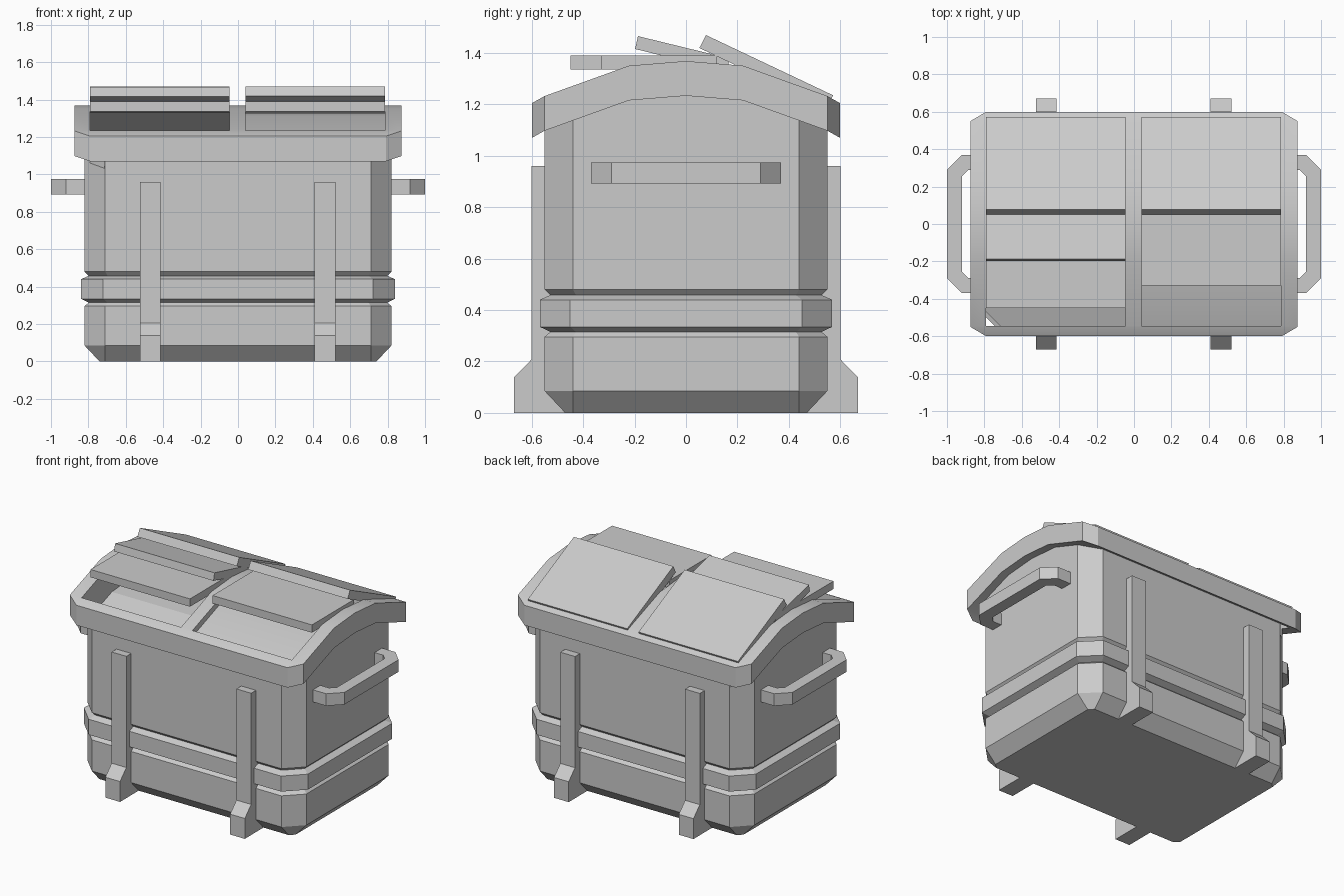
import bpy, bmesh
from mathutils import Vector

if "Cube" in bpy.data.objects:
    bpy.data.objects.remove(bpy.data.objects["Cube"])

# Lid arch in side view (y, z), front half mirrored to the back
HALF = [(-0.6, 1.205), (-0.55, 1.233), (-0.222, 1.351), (0, 1.369)]
ARCH = HALF + [(-y, z) for y, z in HALF[-2::-1]]


def finish(name, bm):
    bmesh.ops.recalc_face_normals(bm, faces=bm.faces)
    me = bpy.data.meshes.new(name)
    bm.to_mesh(me)
    bm.free()
    ob = bpy.data.objects.new(name, me)
    bpy.context.collection.objects.link(ob)
    return ob


def prism(name, pts, axis, a, b):
    """Extrude a 2D outline along x (outline is y, z) or z (outline is x, y)."""
    def place(p, t):
        return (t, p[0], p[1]) if axis == 'x' else (p[0], p[1], t)
    bm = bmesh.new()
    face = bm.faces.new([bm.verts.new(place(p, a)) for p in pts])
    ext = bmesh.ops.extrude_face_region(bm, geom=[face])
    verts = [v for v in ext['geom'] if isinstance(v, bmesh.types.BMVert)]
    move = Vector(place((0, 0), b - a))
    bmesh.ops.translate(bm, verts=verts, vec=move)
    return finish(name, bm)


def octagon(x, y, cx, cy):
    q = [(x, y - cy), (x - cx, y)]
    return (q + [(-a, b) for a, b in q[::-1]] + [(-a, -b) for a, b in q]
            + [(a, -b) for a, b in q[::-1]])


def boolean(ob, cutter, op):
    mod = ob.modifiers.new("cut", 'BOOLEAN')
    mod.operation, mod.solver, mod.object = op, 'EXACT', cutter
    bpy.context.view_layer.objects.active = ob
    bpy.ops.object.modifier_apply(modifier=mod.name)


def arch_solid(name, x0, x1, top, bottom, reach=0.6):
    """Solid between the arch raised by top and the arch lowered by bottom."""
    pts = [(max(-reach, min(reach, y)), z) for y, z in ARCH if abs(y) <= reach + 0.01]
    return prism(name, [(y, z + top) for y, z in pts]
                 + [(y, z - bottom) for y, z in pts[::-1]], 'x', x0, x1)


# Bin body: stacked eight-sided rings (z, outward offset, corner cut)
rings = [(0, -0.08, 0.03), (0.085, 0, 0.11), (0.296, 0, 0.11), (0.315, -0.022, 0.1),
         (0.335, 0.019, 0.118), (0.44, 0.019, 0.118), (0.458, -0.022, 0.1),
         (0.48, 0, 0.11), (1.4, 0, 0.11)]
bm = bmesh.new()
loops = []
for z, o, c in rings:
    loops.append([bm.verts.new((x, y, z)) for x, y in octagon(0.82 + o, 0.55 + o, c, c)])
for lo, hi in zip(loops, loops[1:]):
    for i in range(8):
        j = (i + 1) % 8
        bm.faces.new((lo[i], lo[j], hi[j], hi[i]))
bm.faces.new(loops[0])
bm.faces.new(loops[-1])
body = finish("bin_body", bm)

# Arched lid frame with cut corners
lid = arch_solid("lid_frame", -1, 1, 0, 0.135)
outline = prism("lid_outline", octagon(0.875, 0.6, 0.085, 0.05), 'z', 0.9, 1.5)
boolean(lid, outline, 'INTERSECT')

# Body top follows the arch; hatch openings cut through lid and body
under = arch_solid("body_top_shape", -1, 1, -0.06, 2)
boolean(body, under, 'INTERSECT')
cutters = [outline, under]
for x0, x1, depth in ((-0.79, -0.045, 0.2), (0.04, 0.785, 0.04)):
    c = arch_solid("hatch_cutter", x0, x1, 0.1, depth, 0.545)
    boolean(lid, c, 'DIFFERENCE')
    boolean(body, c, 'DIFFERENCE')
    cutters.append(c)
for c in cutters:
    bpy.data.objects.remove(c, do_unlink=True)

bpy.ops.object.select_all(action='DESELECT')
lid.select_set(True)
bpy.context.view_layer.objects.active = lid
bpy.ops.object.shade_smooth_by_angle(angle=0.45)

# Hatch panels: side profiles of the rear, middle and front slats
rear = [(0.078, 1.47), (0.572, 1.236), (0.547, 1.185), (0.052, 1.42)]
middle = [(-0.187, 1.466), (0.17, 1.379), (0.158, 1.329), (-0.198, 1.416)]


def flat(y):
    return [(y, 1.337), (0.12, 1.337), (0.12, 1.39), (y, 1.39)]


LEFT, RIGHT = (-0.79, -0.045), (0.04, 0.785)
prism("left_rear_panel", rear, 'x', *LEFT)
prism("left_middle_panel", middle, 'x', *LEFT)
prism("left_front_panel", flat(-0.45), 'x', *LEFT)
prism("right_rear_panel", rear, 'x', *RIGHT)
prism("right_front_panel", flat(-0.33), 'x', *RIGHT)

# Side handles
outer = [(0.8, -0.37), (0.92, -0.37), (1, -0.29)]
inner = [(0.92, -0.255), (0.885, -0.29), (0.8, -0.29)]
grip = (outer + [(x, -y) for x, y in outer[::-1]]
        + [(x, -y) for x, y in inner[::-1]] + inner)
for s, side in ((-1, "left"), (1, "right")):
    prism(side + "_handle", [(s * x, y) for x, y in grip], 'z', 0.893, 0.975)

# Upright brackets with flared feet, front and back
post = [(0.46, 0), (0.67, 0), (0.67, 0.138), (0.602, 0.207), (0.602, 0.96), (0.46, 0.96)]
for s, side in ((-1, "front"), (1, "back")):
    for x in (-0.47, 0.465):
        prism(side + "_bracket", [(s * y, z) for y, z in post], 'x', x - 0.055, x + 0.055)
